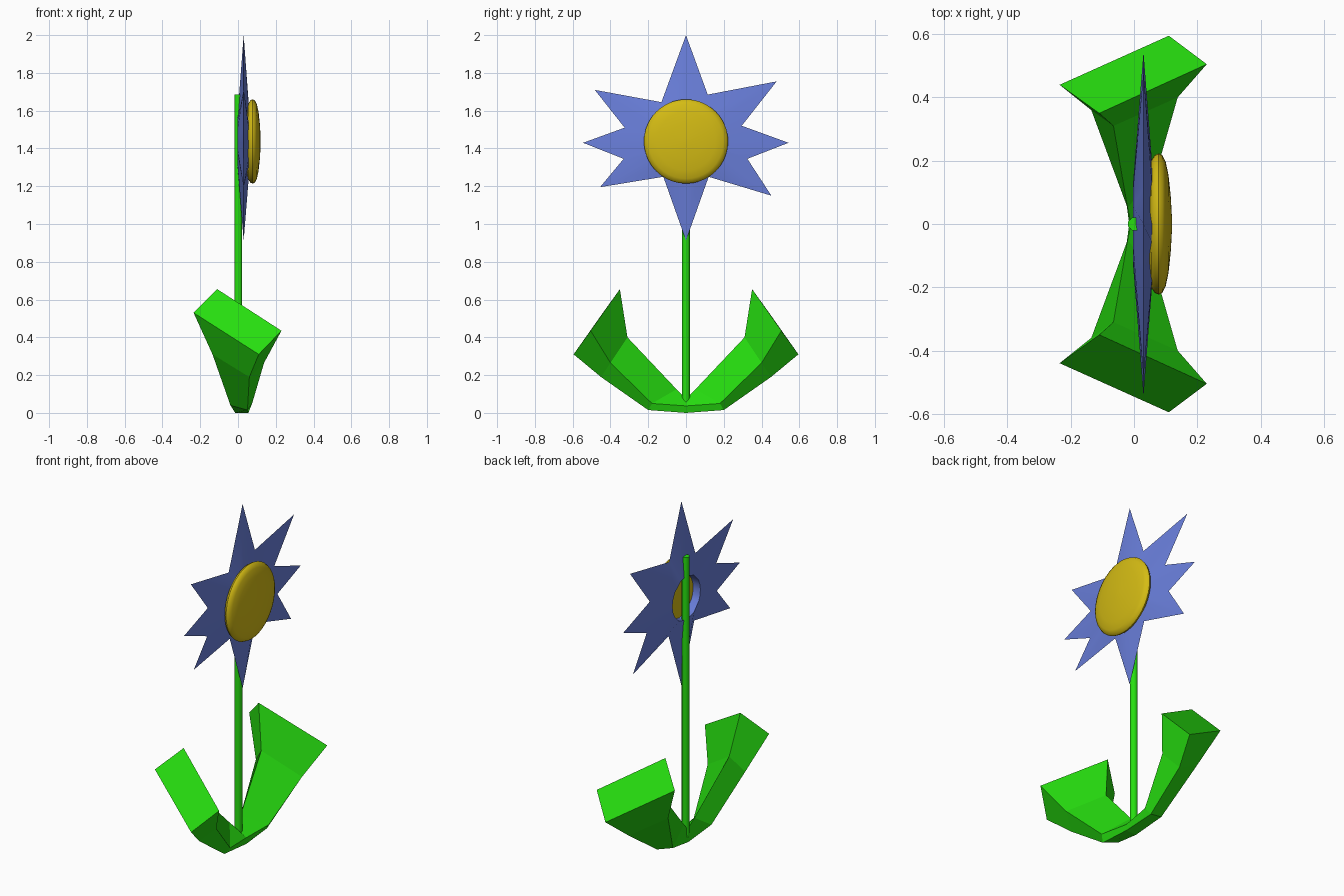
import bpy, bmesh, math
from mathutils import Vector

if "Cube" in bpy.data.objects:
    bpy.data.objects.remove(bpy.data.objects["Cube"])

CENTRE_Z = 1.437


def material(name, rgb):
    m = bpy.data.materials.new(name)
    m.diffuse_color = (*rgb, 1)
    m.use_nodes = True
    m.node_tree.nodes["Principled BSDF"].inputs["Base Color"].default_value = m.diffuse_color
    return m


GREEN = material("leaf green", (0.02, 0.74, 0.005))
BLUE = material("petal blue", (0.145, 0.215, 0.72))
YELLOW = material("centre yellow", (0.66, 0.5, 0.007))


def build(name, rings, mat, closed=False, caps=False, smooth=None):
    """Skin a series of equal-length point rings into a mesh object."""
    bm = bmesh.new()
    rows = [[bm.verts.new(p) for p in r] for r in rings]
    pairs = list(zip(rows, rows[1:]))
    if closed:
        pairs.append((rows[-1], rows[0]))
    n = len(rows[0])
    for a, b in pairs:
        for i in range(n):
            j = (i + 1) % n
            bm.faces.new((a[i], a[j], b[j], b[i]))
    if caps:
        bm.faces.new(rows[0])
        bm.faces.new(rows[-1])
    bmesh.ops.recalc_face_normals(bm, faces=bm.faces)
    me = bpy.data.meshes.new(name)
    bm.to_mesh(me)
    bm.free()
    me.materials.append(mat)
    ob = bpy.data.objects.new(name, me)
    bpy.context.collection.objects.link(ob)
    if smooth:
        bpy.ops.object.select_all(action='DESELECT')
        ob.select_set(True)
        bpy.context.view_layer.objects.active = ob
        bpy.ops.object.shade_smooth_by_angle(angle=math.radians(smooth))
    return ob


def circle_x(x, r, n):
    """Circle facing +x around the flower centre."""
    return [(x, r * math.sin(t), CENTRE_Z + r * math.cos(t))
            for t in (2 * math.pi * i / n for i in range(n))]


# Petals: eight-pointed star, thick around a central hole, thin at its outline
outline = [(0, 2.0), (.115, 1.685), (.48, 1.755), (.295, 1.52),
           (.543, 1.43), (.325, 1.345), (.452, 1.15), (.12, 1.25),
           (0, .912), (-.12, 1.25), (-.455, 1.195), (-.33, 1.345),
           (-.545, 1.43), (-.325, 1.51), (-.483, 1.71), (-.13, 1.645)]
edge = [Vector((.03, y, z)) for y, z in outline]
hub = []
for p in edge:
    d = (p - Vector((.03, 0, CENTRE_Z))).normalized() * .13
    hub.append(Vector((0, d.y, CENTRE_Z + d.z)))
front = [h + Vector((.062, 0, 0)) for h in hub]
back = [h + Vector((-.003, 0, 0)) for h in hub]
build("petals", [front, edge, back], BLUE, closed=True, smooth=30)

# Flower centre: domed disc
profile = [(.043, .02), (.045, .15), (.054, .2), (.066, .218), (.078, .223),
           (.09, .217), (.1, .197), (.109, .155), (.116, .09), (.12, .02)]
build("flower_centre", [circle_x(x, r, 40) for x, r in profile], YELLOW,
      caps=True, smooth=40)

# Stem
stem = [[(.002 + .022 * math.cos(a), .022 * math.sin(a), z)
         for a in (math.tau * (i + .5) / 8 for i in range(8))]
        for z in (.03, 1.685)]
build("stem", stem, GREEN, caps=True, smooth=50)

# Leaves: four-sided bent blades widening to a slanted end, mirrored in y
leaf = [
    [(-.015, 0, 0), (.055, 0, 0), (.055, 0, .037), (-.01, 0, .075)],
    [(-.04, .18, .04), (.05, .2, .015), (.075, .18, .05), (-.02, .05, .125)],
    [(-.135, .36, .31), (.06, .45, .19), (.138, .4, .265), (-.065, .31, .4)],
    [(-.235, .44, .53), (.11, .595, .31), (.23, .505, .435), (-.11, .35, .655)],
]
for side, s in (("right", 1), ("left", -1)):
    build("leaf_" + side, [[(x, s * y, z) for x, y, z in r] for r in leaf],
          GREEN, caps=True)
